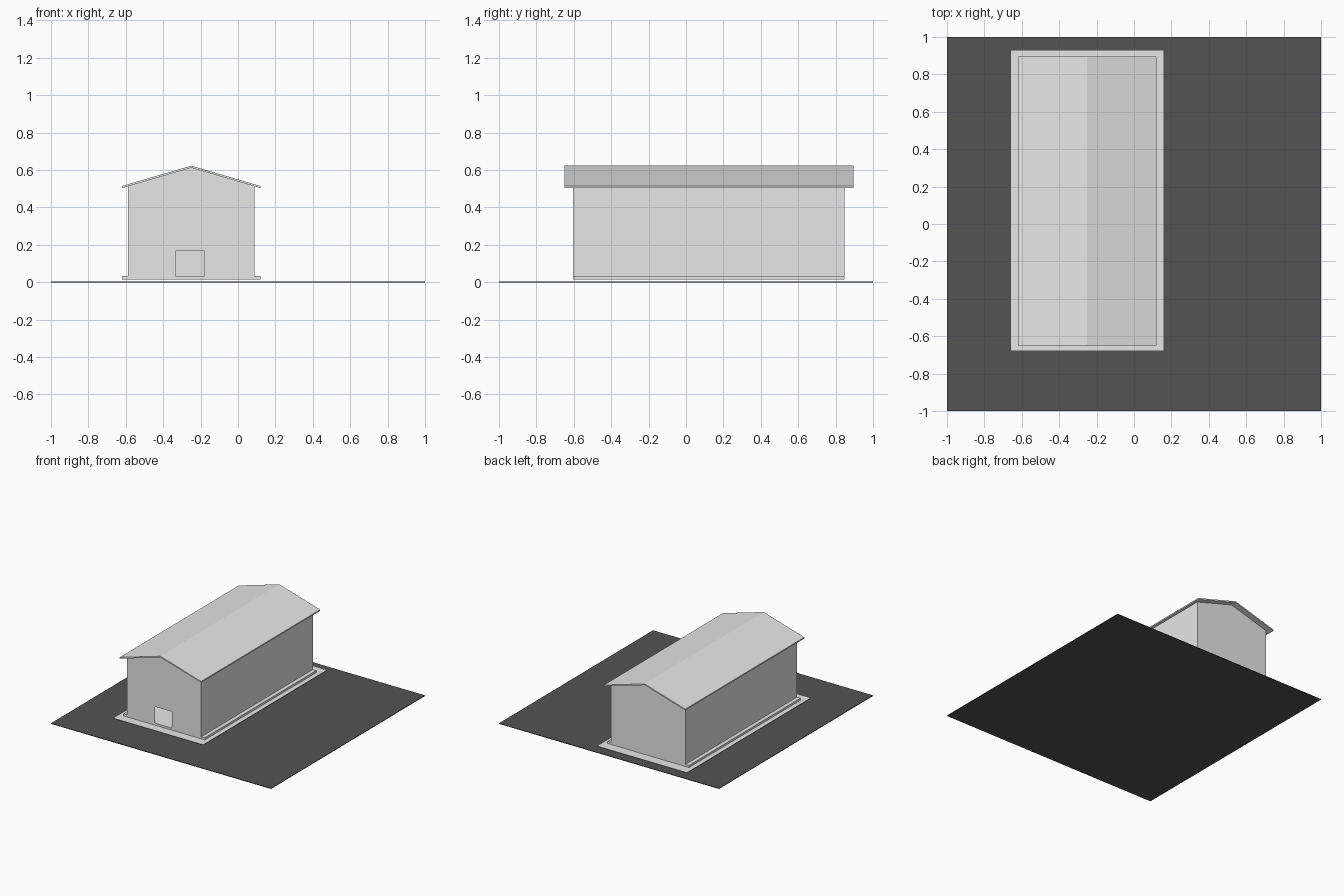
import bpy
import bmesh

cube = bpy.data.objects.get("Cube")
if cube:
    bpy.data.objects.remove(cube, do_unlink=True)


def material(name, value):
    mat = bpy.data.materials.new(name)
    mat.use_nodes = True
    mat.diffuse_color = (value, value, value, 1)
    mat.node_tree.nodes["Principled BSDF"].inputs["Base Color"].default_value = mat.diffuse_color
    return mat


LIGHT = material("light grey", 0.8)
DARK = material("dark grey", 0.087)


def extrude_profile(name, profile, y0, y1, mat):
    """Closed prism: an x-z outline swept from y0 to y1."""
    bm = bmesh.new()
    face = bm.faces.new([bm.verts.new((x, y0, z)) for x, z in profile])
    swept = bmesh.ops.extrude_face_region(bm, geom=[face])["geom"]
    verts = [v for v in swept if isinstance(v, bmesh.types.BMVert)]
    bmesh.ops.translate(bm, verts=verts, vec=(0, y1 - y0, 0))
    bmesh.ops.recalc_face_normals(bm, faces=bm.faces)
    mesh = bpy.data.meshes.new(name)
    bm.to_mesh(mesh)
    bm.free()
    mesh.materials.append(mat)
    obj = bpy.data.objects.new(name, mesh)
    bpy.context.collection.objects.link(obj)
    return obj


def box(name, x0, x1, y0, y1, z0, z1, mat):
    return extrude_profile(name, [(x0, z0), (x1, z0), (x1, z1), (x0, z1)], y0, y1, mat)


MID = -0.25            # x of the ridge
FRONT, BACK = -0.603, 0.847
HALF, EAVE, RIDGE = 0.338, 0.513, 0.612
BASE_TOP = 0.033

# Ground, paving and foundation
box("ground", -1, 1, -1, 1, 0, 0.005, DARK)
box("paving", MID - 0.41, MID + 0.41, -0.68, 0.93, 0.014, 0.016, LIGHT)
box("foundation", MID - 0.37, MID + 0.37, FRONT, BACK, 0.016, BASE_TOP, LIGHT)

# Hollow gabled walls with a doorway in the front
walls = extrude_profile("walls", [
    (MID - HALF, BASE_TOP), (MID + HALF, BASE_TOP), (MID + HALF, EAVE),
    (MID, RIDGE), (MID - HALF, EAVE)], FRONT, BACK, LIGHT)
bm = bmesh.new()
bm.from_mesh(walls.data)
hidden = [f for f in bm.faces if abs(f.normal.z) > 0.5]    # open floor and top
bmesh.ops.delete(bm, geom=hidden, context="FACES")
bm.to_mesh(walls.data)
bm.free()
shell = walls.modifiers.new("thickness", "SOLIDIFY")
shell.thickness = 0.004
shell.offset = -1

cutter = box("doorway_cutter", -0.333, -0.178, FRONT - 0.05, FRONT + 0.05, 0.0, 0.168, LIGHT)
cutter.hide_render = True
cutter.hide_viewport = True
cutter.display_type = "WIRE"
doorway = walls.modifiers.new("doorway", "BOOLEAN")
doorway.operation = "DIFFERENCE"
doorway.solver = "EXACT"
doorway.object = cutter

# Thin gabled roof with overhanging eaves
THICK, OVER = 0.011, 0.37
drop = OVER * (RIDGE - EAVE) / HALF
outline = [(-OVER, RIDGE - drop), (0, RIDGE), (OVER, RIDGE - drop)]
upper = [(x, z + THICK) for x, z in reversed(outline)]
extrude_profile("roof", [(MID + x, z) for x, z in outline + upper], -0.65, 0.895, LIGHT)
